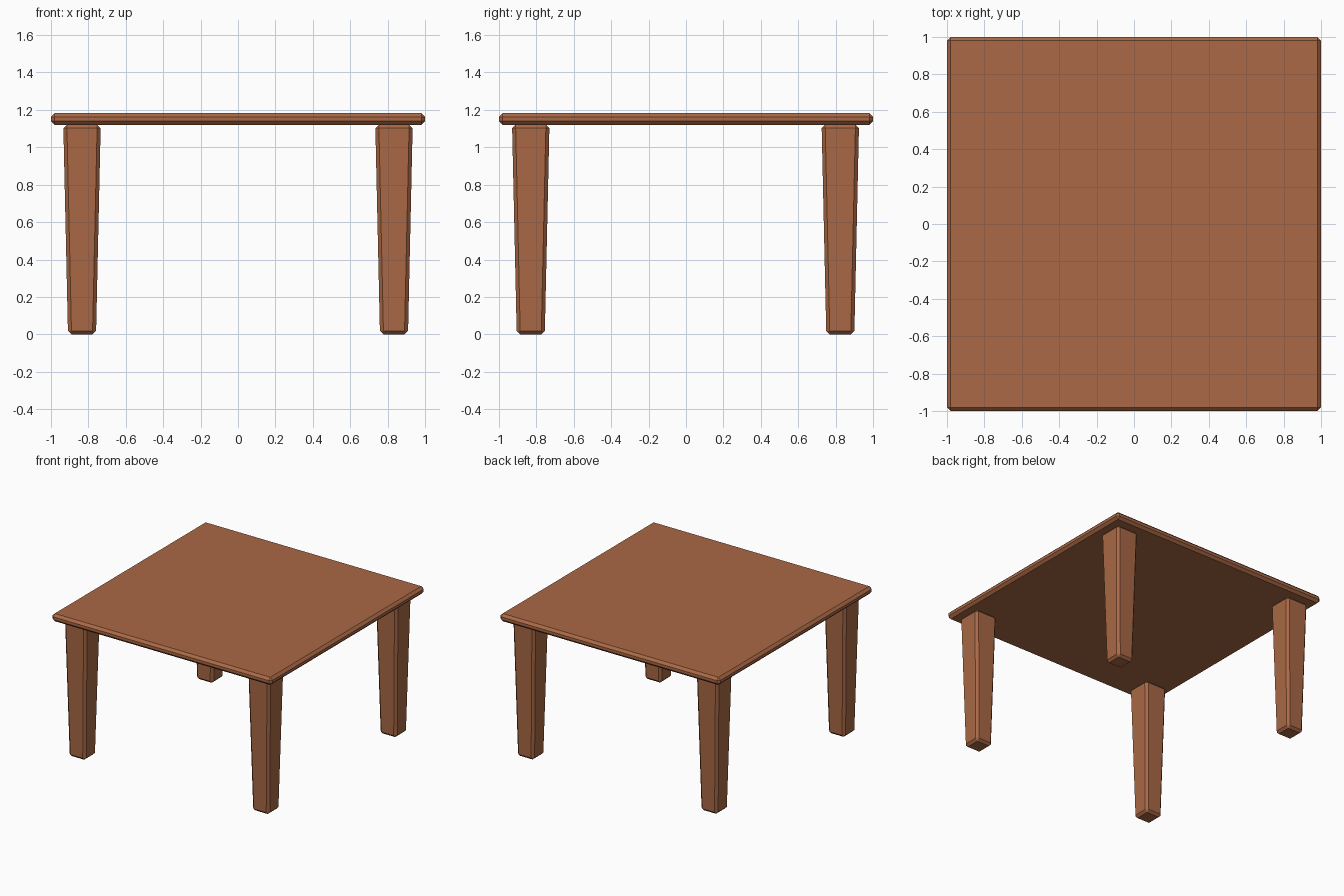
import bpy
import bmesh

if "Cube" in bpy.data.objects:
    bpy.data.objects.remove(bpy.data.objects["Cube"])

wood = bpy.data.materials.new("wood")
wood.diffuse_color = (0.40, 0.14, 0.06, 1)
wood.use_nodes = True
wood.node_tree.nodes["Principled BSDF"].inputs["Base Color"].default_value = wood.diffuse_color


def chamfered_block(name, center, z0, z1, half_bottom, half_top, chamfer):
    """Square block, optionally tapered, with flat single-step chamfers."""
    bm = bmesh.new()
    bmesh.ops.create_cube(bm, size=2)
    for v in bm.verts:
        top = v.co.z > 0
        half = half_top if top else half_bottom
        v.co = (v.co.x * half, v.co.y * half, z1 if top else z0)
    mesh = bpy.data.meshes.new(name)
    bm.to_mesh(mesh)
    bm.free()
    mesh.materials.append(wood)
    obj = bpy.data.objects.new(name, mesh)
    obj.location = (center[0], center[1], 0)
    bpy.context.collection.objects.link(obj)
    bevel = obj.modifiers.new("chamfer", "BEVEL")
    bevel.width = chamfer
    bevel.segments = 1
    bevel.limit_method = "NONE"
    return obj


# Thin square top
chamfered_block("table_top", (0, 0), 1.12, 1.183, 1.0, 1.0, 0.02)

# Four legs tapering toward the floor
for side, x in (("left", -0.834), ("right", 0.834)):
    for end, y in (("front", -0.83), ("back", 0.825)):
        chamfered_block(f"{end}_{side}_leg", (x, y), 0, 1.121, 0.075, 0.1, 0.019)
